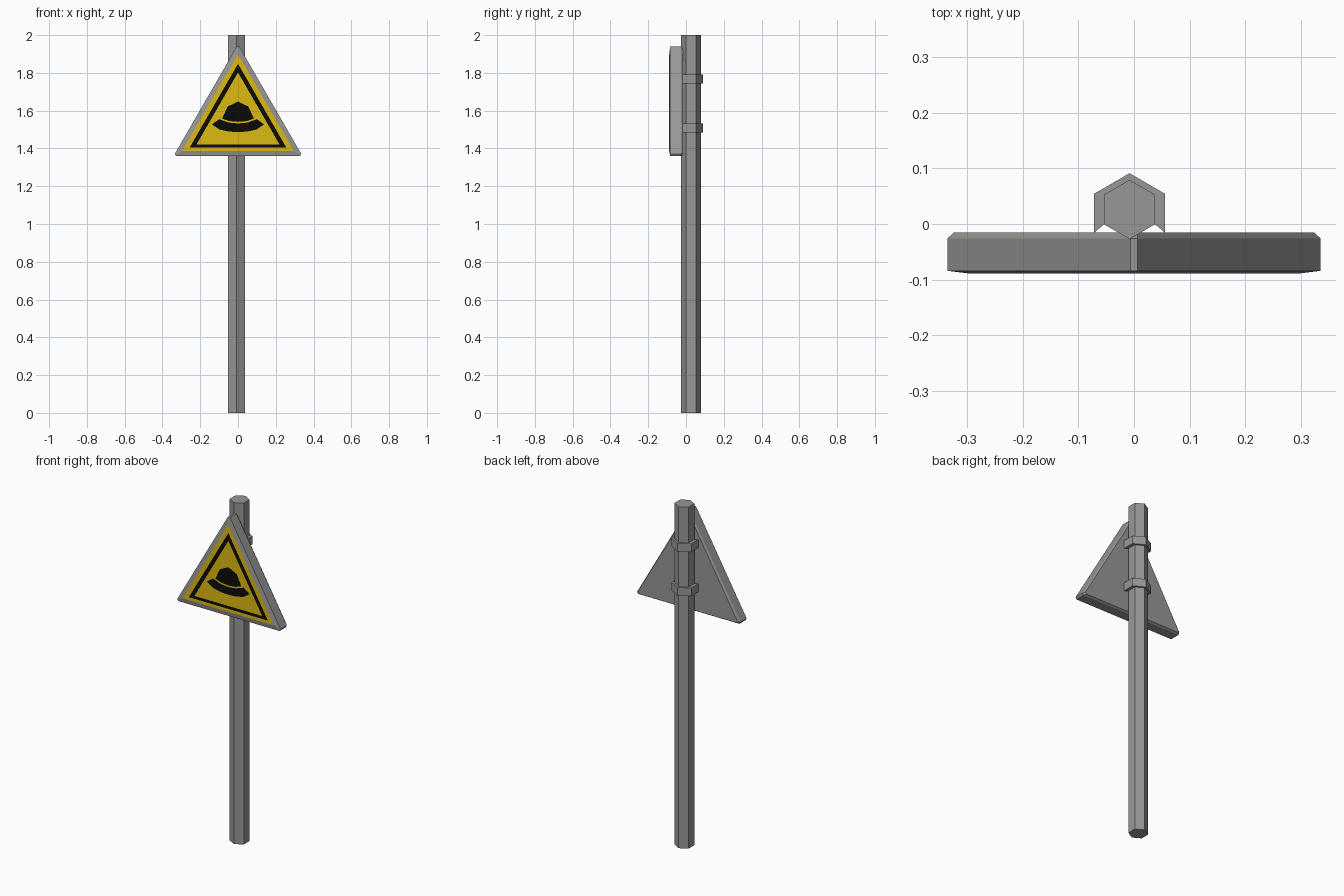
import bpy, bmesh, math

if "Cube" in bpy.data.objects:
    bpy.data.objects.remove(bpy.data.objects["Cube"])

POLE_X, POLE_Y, POLE_R = -0.008, 0.026, 0.053


def material(name, rgb):
    m = bpy.data.materials.new(name)
    m.diffuse_color = (*rgb, 1)
    m.use_nodes = True
    m.node_tree.nodes["Principled BSDF"].inputs["Base Color"].default_value = m.diffuse_color
    return m


def finish(name, bm, mats=(), recalc=True):
    if recalc:
        bmesh.ops.recalc_face_normals(bm, faces=bm.faces)
    me = bpy.data.meshes.new(name)
    bm.to_mesh(me)
    bm.free()
    for m in mats:
        me.materials.append(m)
    ob = bpy.data.objects.new(name, me)
    bpy.context.collection.objects.link(ob)
    return ob


def loft(name, rings, mats):
    """Closed solid through matching rings; the last cap uses the last material."""
    bm = bmesh.new()
    vs = [[bm.verts.new(p) for p in ring] for ring in rings]
    n = len(vs[0])
    for a, b in zip(vs, vs[1:]):
        for i in range(n):
            j = (i + 1) % n
            bm.faces.new((a[i], a[j], b[j], b[i]))
    bm.faces.new(vs[0])
    cap = bm.faces.new(vs[-1])
    cap.material_index = len(mats) - 1
    return finish(name, bm, mats)


def triangle(inradius, y, cz=1.557, cut=0.0):
    """Equilateral triangle facing -y, corners cut off by a given edge length."""
    corners = [(2 * inradius * math.sin(a), cz + 2 * inradius * math.cos(a))
               for a in (0, math.radians(240), math.radians(120))]
    if not cut:
        return [(x, y, z) for x, z in corners]
    pts = []
    side = 2 * math.sqrt(3) * inradius
    for i, (x, z) in enumerate(corners):
        for k in (i - 1, (i + 1) % 3):
            t = cut / side
            pts.append((x + (corners[k][0] - x) * t, y, z + (corners[k][1] - z) * t))
    return pts


def mirrored(half):
    """Half outline starting and ending on x = 0, completed to a full loop."""
    return half + [(-x, z) for x, z in reversed(half[1:-1])]


def face_front(bm):
    for f in bm.faces:
        f.normal_update()
        if f.normal.y > 0:
            f.normal_flip()


def decal(name, half, mat, y=-0.0895):
    bm = bmesh.new()
    bm.faces.new([bm.verts.new((x, y, z)) for x, z in mirrored(half)])
    face_front(bm)
    finish(name, bm, [mat], recalc=False)


grey = material("grey", (0.31, 0.31, 0.31))
yellow = material("yellow", (0.72, 0.49, 0.006))
black = material("black", (0.003, 0.003, 0.003))

# hexagonal pole
hexagon = [(POLE_X + POLE_R * math.sin(i * math.pi / 3),
            POLE_Y + POLE_R * math.cos(i * math.pi / 3)) for i in range(6)]
loft("pole", [[(x, y, z) for x, y in hexagon] for z in (0, 2)], [grey])

# two clamps wrapping the pole, ends tapering to the sign's back
outline = mirrored([(0, 0.091), (0.064, 0.054), (0.064, -0.016), (0.045, 0.0),
                    (0.045, 0.052), (0, 0.078)])
for name, z in (("lower_clamp", 1.484), ("upper_clamp", 1.743)):
    loft(name, [[(POLE_X + x, y, h) for x, y in outline] for h in (z, z + 0.048)], [grey])

# chamfered sign plate with yellow front
loft("sign_plate", [triangle(0.190, -0.015, cut=0.012),
                    triangle(0.197, -0.026, cut=0.013),
                    triangle(0.197, -0.084, cut=0.013),
                    triangle(0.171, -0.089, cut=0.004)], [grey, yellow])

# black warning border
bm = bmesh.new()
outer = [bm.verts.new(p) for p in triangle(0.148, -0.0895, 1.552)]
inner = [bm.verts.new(p) for p in triangle(0.127, -0.0895, 1.548)]
for i in range(3):
    j = (i + 1) % 3
    bm.faces.new((outer[i], outer[j], inner[j], inner[i]))
face_front(bm)
finish("warning_border", bm, [black], recalc=False)

# hat symbol
decal("hat_crown", [(0, 1.648), (0.055, 1.622), (0.084, 1.558),
                    (0.045, 1.545), (0, 1.541)], black)
decal("hat_brim", [(0, 1.532), (0.05, 1.537), (0.1, 1.555), (0.138, 1.527),
                   (0.098, 1.5), (0.045, 1.489), (0, 1.487)], black)
